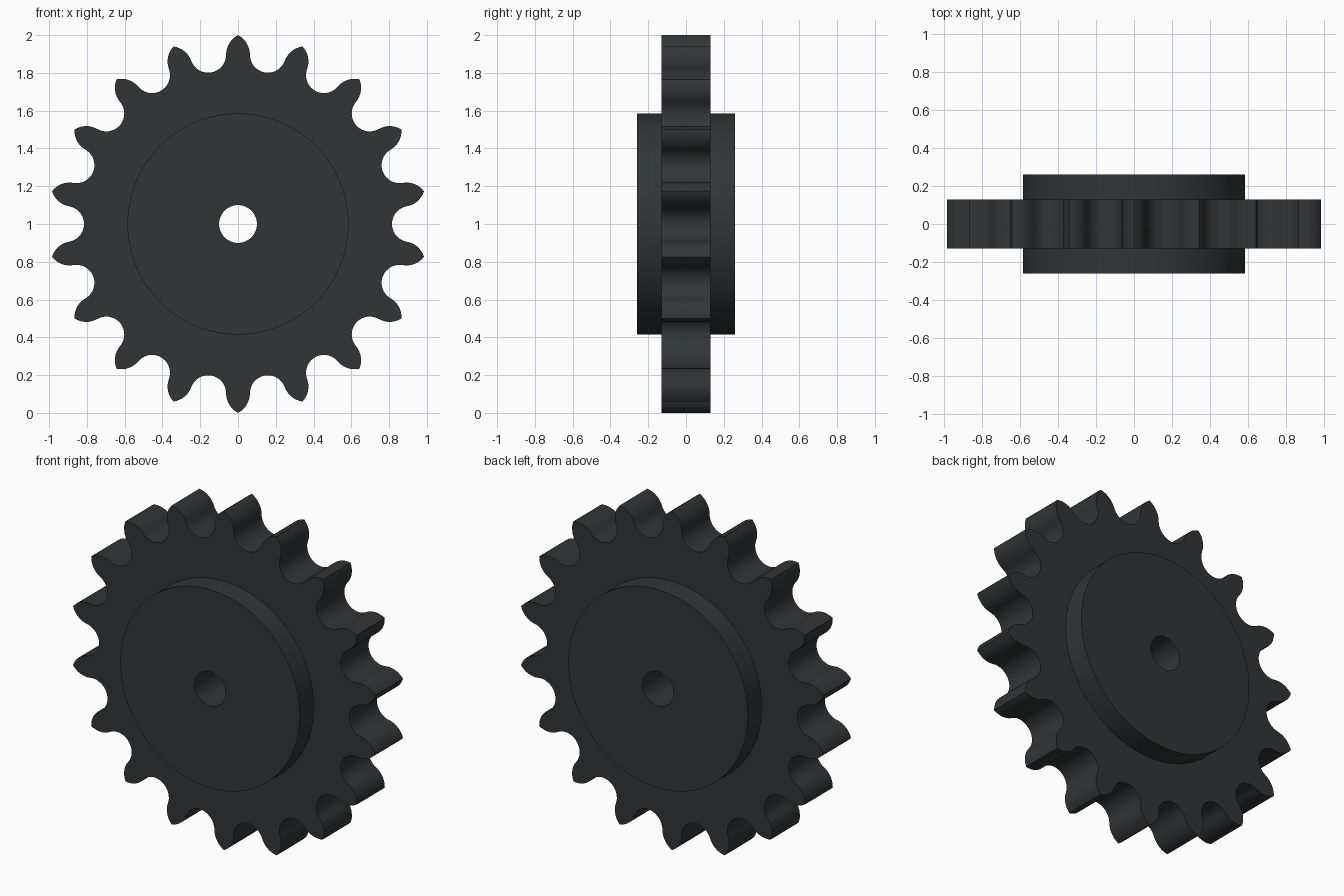
import bpy, bmesh
from math import sin, cos, pi, atan2, radians

if "Cube" in bpy.data.objects:
    bpy.data.objects.remove(bpy.data.objects["Cube"])

TEETH = 18
STEP = 2 * pi / TEETH
PITCH_R, ROLLER_R = 0.91, 0.095
FLANK_STEPS, ROOT_STEPS = 8, 10

# Half a tooth, tip pointing up: convex flank arc, then the concave roller seat
px, pz = PITCH_R * sin(STEP / 2), PITCH_R * cos(STEP / 2)
neck = px - ROLLER_R
rise = 1.0 - pz
off = (rise ** 2 - neck ** 2) / (2 * neck)
flank_r = neck + off
tip_a = atan2(rise, off)
half = []
for i in range(FLANK_STEPS):
    a = tip_a * (1 - i / FLANK_STEPS)
    half.append((-off + flank_r * cos(a), pz + flank_r * sin(a)))
half[0] = (0.0, 1.0)
root_end = radians(270) - STEP / 2
for i in range(ROOT_STEPS + 1):
    a = pi + (root_end - pi) * i / ROOT_STEPS
    half.append((px + ROLLER_R * cos(a), pz + ROLLER_R * sin(a)))


def turn(p, a):
    x, z = p
    return x * cos(a) + z * sin(a), -x * sin(a) + z * cos(a)


# Full toothed outline from mirrored, rotated halves
outline = []
for t in range(TEETH):
    outline += [turn(p, t * STEP) for p in half]
    outline += [turn((-x, z), (t + 1) * STEP) for x, z in half[-2:0:-1]]
N = len(outline)


def circle(r):
    return [(r * sin(2 * pi * i / N), r * cos(2 * pi * i / N)) for i in range(N)]


bore, hub = circle(0.10), circle(0.585)

# Cross-section loops: bore, raised hub, toothed plate, and the same at the back
bm = bmesh.new()
sections = [(bore, -0.26), (hub, -0.26), (hub, -0.13), (outline, -0.13),
            (outline, 0.13), (hub, 0.13), (hub, 0.26), (bore, 0.26)]
rings = [[bm.verts.new((x, y, z + 1.0)) for x, z in pts] for pts, y in sections]
for k, a in enumerate(rings):
    b = rings[(k + 1) % len(rings)]
    for i in range(N):
        j = (i + 1) % N
        bm.faces.new((a[i], a[j], b[j], b[i]))
bmesh.ops.recalc_face_normals(bm, faces=bm.faces)

mesh = bpy.data.meshes.new("sprocket_wheel")
bm.to_mesh(mesh)
bm.free()
wheel = bpy.data.objects.new("sprocket_wheel", mesh)
bpy.context.collection.objects.link(wheel)

# Dark steel
steel = bpy.data.materials.new("dark_steel")
steel.diffuse_color = (0.03, 0.036, 0.037, 1)
steel.use_nodes = True
steel.node_tree.nodes["Principled BSDF"].inputs["Base Color"].default_value = steel.diffuse_color
mesh.materials.append(steel)

bpy.context.view_layer.objects.active = wheel
wheel.select_set(True)
bpy.ops.object.shade_smooth_by_angle(angle=radians(30))
